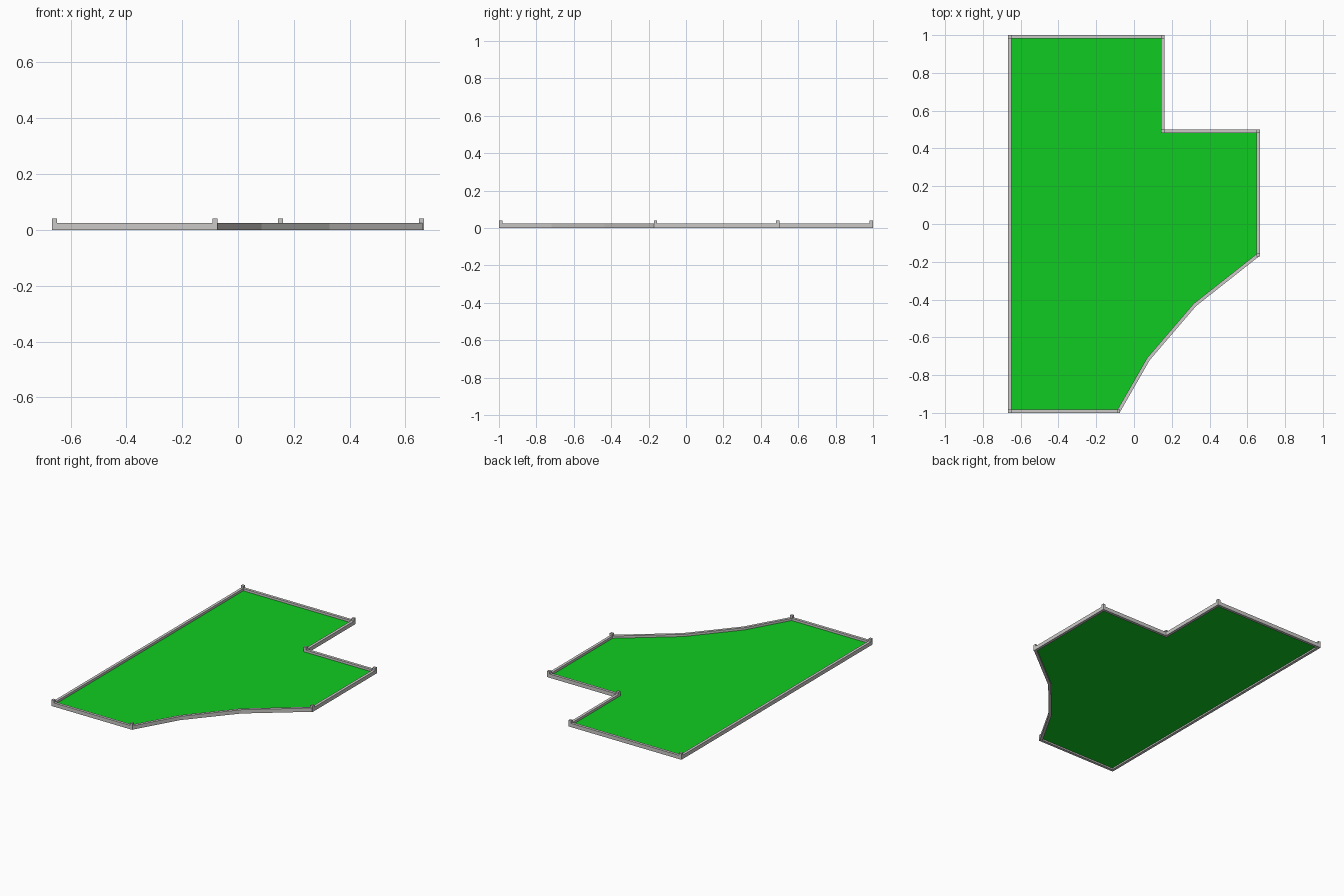
import bpy
import bmesh
from mathutils import Vector

cube = bpy.data.objects.get("Cube")
if cube:
    bpy.data.objects.remove(cube)

WIDTH, WALL_H, POST_H, LAWN_Z = 0.018, 0.025, 0.041, 0.01

# Wall centre line, anticlockwise; True marks a corner with a post
OUTLINE = [
    (-0.658, -0.991, True), (-0.082, -0.991, True),
    (0.076, -0.715, False), (0.322, -0.428, False),
    (0.658, -0.163, True), (0.658, 0.491, True),
    (0.152, 0.491, True), (0.152, 0.991, True),
    (-0.658, 0.991, True),
]
path = [Vector((x, y)) for x, y, post in OUTLINE]


def material(name, colour):
    mat = bpy.data.materials.new(name)
    mat.use_nodes = True
    mat.diffuse_color = colour
    mat.node_tree.nodes["Principled BSDF"].inputs["Base Color"].default_value = colour
    return mat


def finish(bm, name, mat):
    mesh = bpy.data.meshes.new(name)
    bm.normal_update()
    bm.to_mesh(mesh)
    bm.free()
    mesh.materials.append(mat)
    obj = bpy.data.objects.new(name, mesh)
    bpy.context.collection.objects.link(obj)
    return obj


def offset(points, dist):
    """Mitred outward offset of a closed outline."""
    result = []
    for i, p in enumerate(points):
        a = (p - points[i - 1]).normalized()
        b = (points[(i + 1) % len(points)] - p).normalized()
        na, nb = Vector((a.y, -a.x)), Vector((b.y, -b.x))
        result.append(p + (na + nb) * dist / (1 + na.dot(nb)))
    return result


stone = material("pale stone", (0.6, 0.59, 0.58, 1))
grass = material("bright grass", (0.005, 0.6, 0.015, 1))

# Lawn sheet inside the wall
bm = bmesh.new()
bm.faces.new([bm.verts.new((p.x, p.y, LAWN_Z)) for p in path])
finish(bm, "lawn", grass)

# Low boundary wall: rectangular section carried round the outline
bm = bmesh.new()
outer, inner = offset(path, WIDTH / 2), offset(path, -WIDTH / 2)
section = [(outer, 0), (outer, WALL_H), (inner, WALL_H), (inner, 0)]
rings = [[bm.verts.new((p.x, p.y, z)) for p in pts] for pts, z in section]
for k, ring in enumerate(rings):
    after = rings[(k + 1) % len(rings)]
    for i in range(len(path)):
        j = (i + 1) % len(path)
        bm.faces.new((ring[i], ring[j], after[j], after[i]))
bmesh.ops.recalc_face_normals(bm, faces=bm.faces)
finish(bm, "boundary_wall", stone)

# Square posts at the main corners
for x, y, has_post in OUTLINE:
    if has_post:
        bm = bmesh.new()
        bmesh.ops.create_cube(bm, size=1)
        bmesh.ops.scale(bm, vec=(WIDTH, WIDTH, POST_H), verts=bm.verts)
        bmesh.ops.translate(bm, vec=(x, y, POST_H / 2), verts=bm.verts)
        finish(bm, "corner_post", stone)
